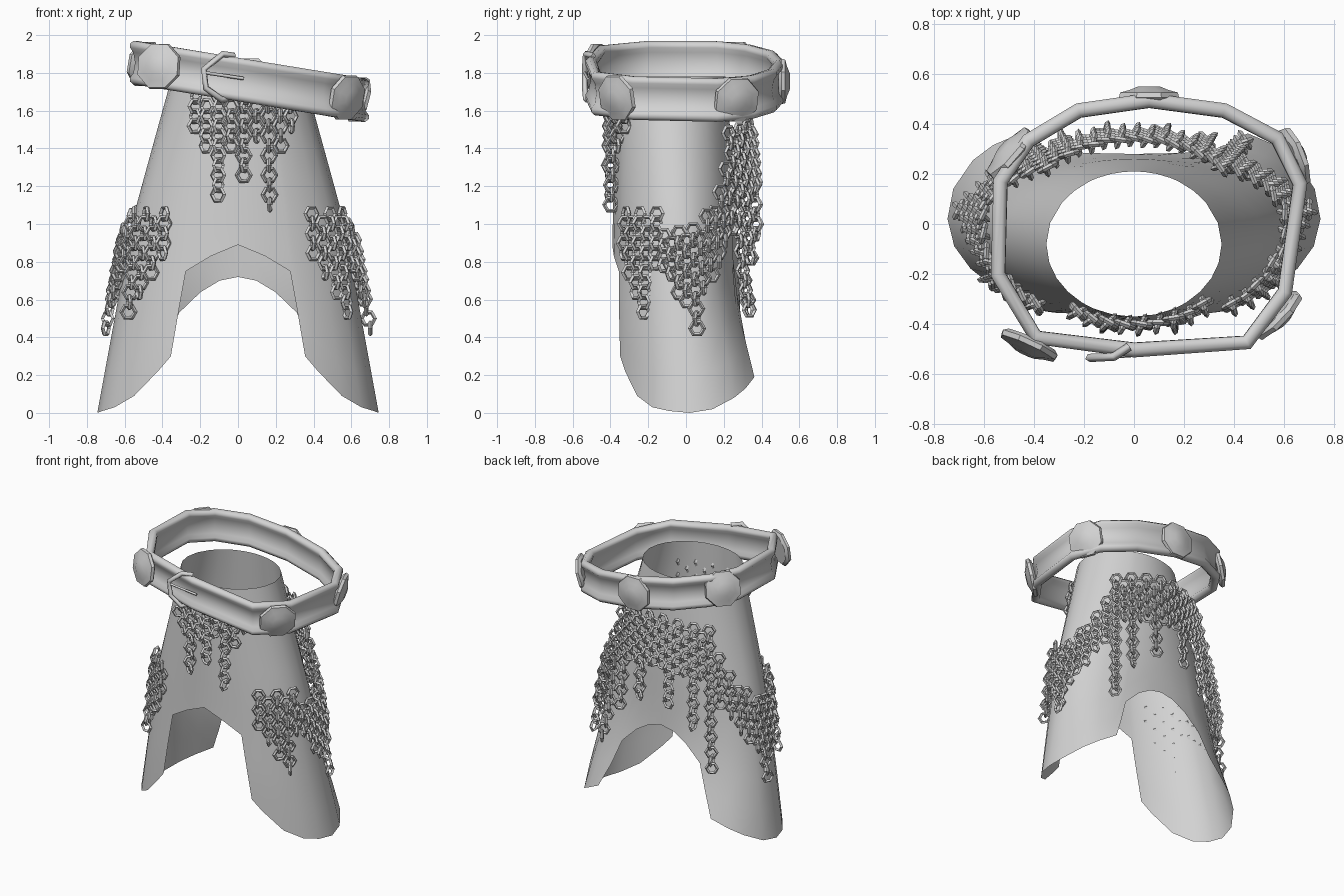
import bpy, bmesh, math
from mathutils import Vector, Matrix

cube = bpy.data.objects.get("Cube")
if cube:
    bpy.data.objects.remove(cube, do_unlink=True)

grey = bpy.data.materials.new("plain grey")
grey.use_nodes = True
grey.diffuse_color = (0.65, 0.65, 0.65, 1)
grey.node_tree.nodes["Principled BSDF"].inputs["Base Color"].default_value = (0.65, 0.65, 0.65, 1)


def interp(keys, t):
    """Linear interpolation through sorted (position, value) pairs."""
    if t <= keys[0][0]:
        return keys[0][1]
    for (a, va), (b, vb) in zip(keys, keys[1:]):
        if t <= b:
            return va + (vb - va) * (t - a) / (b - a)
    return keys[-1][1]


def add_grid(bm, rows, close_rows=False, close_cols=False):
    """Skin a grid of points with quads."""
    vs = [[bm.verts.new(p) for p in row] for row in rows]
    n, m = len(vs), len(vs[0])
    for i in range(n if close_rows else n - 1):
        for j in range(m if close_cols else m - 1):
            k, l = (i + 1) % n, (j + 1) % m
            bm.faces.new((vs[i][j], vs[i][l], vs[k][l], vs[k][j]))
    return vs


def finish(name, bm, angle=40):
    bmesh.ops.recalc_face_normals(bm, faces=bm.faces)
    mesh = bpy.data.meshes.new(name)
    bm.to_mesh(mesh)
    bm.free()
    obj = bpy.data.objects.new(name, mesh)
    obj.data.materials.append(grey)
    bpy.context.collection.objects.link(obj)
    bpy.ops.object.select_all(action="DESELECT")
    obj.select_set(True)
    bpy.context.view_layer.objects.active = obj
    bpy.ops.object.shade_smooth_by_angle(angle=math.radians(angle))


# Skirt shape by height: half width, front and back depth, centre, squareness of the back
WIDTH = [(0, 0.745), (0.3, 0.69), (0.6, 0.635), (1.0, 0.565), (1.4, 0.455), (1.78, 0.35)]
FRONT = [(0, -0.40), (0.4, -0.41), (0.9, -0.39), (1.78, -0.37)]
BACK = [(0, 0.44), (0.2, 0.42), (0.4, 0.34), (0.72, 0.28), (1.2, 0.26), (1.78, 0.21)]
CENTRE = [(0, 0.02), (1.78, -0.08)]
SQUARE = [(0, 0.6), (1, 1)]
# Hem height by angle from the front
HEM = [(0, 0.89), (14, 0.83), (27, 0.75), (29, 0.55), (31, 0.3), (37, 0.22), (49, 0.09),
       (62, 0.03), (75, 0.01), (90, 0), (107, 0.02), (125, 0.08), (137, 0.13), (149, 0.19),
       (153, 0.35), (156, 0.53), (165, 0.64), (173, 0.7), (180, 0.72)]
TOP = 1.78


def on_skirt(deg, z, off=0.0):
    a = math.radians(deg)
    c, s = math.cos(a), math.sin(a)
    mid = interp(CENTRE, z)
    depth = mid - interp(FRONT, z) if c > 0 else interp(BACK, z) - mid
    if c < 0:
        s = math.copysign(abs(s) ** interp(SQUARE, z), s)
    return Vector(((interp(WIDTH, z) + off) * s, mid - (depth + off) * c, z))


bm = bmesh.new()
hem_loop = HEM + [(360 - a, z) for a, z in HEM[-2:0:-1]]
add_grid(bm, [[on_skirt(a, z + (TOP - z) * k / 9) for k in range(10)] for a, z in hem_loop],
         close_rows=True)
finish("skirt", bm, 60)

# Tilted belt with thick rounded rims
BELT = [(-0.53, 0.17), (-0.54, -0.2), (-0.39, -0.45), (0, -0.50), (0.45, -0.47), (0.60, -0.27),
        (0.66, 0.16), (0.57, 0.34), (0.36, 0.45), (0.06, 0.49), (-0.22, 0.45), (-0.42, 0.33)]
OUTER = [(0.015, 0.115), (0.033, 0.1), (0.033, 0.08), (0.015, 0.055)]
INNER = [(-0.01, 0.055), (-0.027, 0.08), (-0.025, 0.1), (-0.008, 0.115)]
RIM = (OUTER + [(0.005, 0)] + [(r, -h) for r, h in OUTER[::-1]]
       + [(r, -h) for r, h in INNER[::-1]] + [(-0.005, 0)] + INNER)


def belt_z(x):
    return 1.765 - 0.165 * x


rows = []
for i, p in enumerate(BELT):
    before, here, after = Vector(BELT[i - 1]), Vector(p), Vector(BELT[(i + 1) % len(BELT)])
    d = (here - before).normalized() + (after - here).normalized()
    out = Vector((-d.y, d.x)).normalized()
    if out.dot(here) < 0:
        out = -out
    rows.append([(p[0] + out.x * r, p[1] + out.y * r, belt_z(p[0]) + h) for r, h in RIM])
bm = bmesh.new()
add_grid(bm, rows, True, True)
finish("belt", bm, 60)

# Domed eight-sided studs: centre and outward direction
STUDS = {"front_right": (-0.41, -0.465, -0.42, -0.9), "front_left": (0.56, -0.35, 0.72, -0.7),
         "back_left": (0.62, 0.26, 0.93, 0.36), "back": (0.06, 0.49, 0, 1),
         "back_right": (-0.48, 0.27, -0.75, 0.65)}
for name, (x, y, nx, ny) in STUDS.items():
    bm = bmesh.new()
    rings = [(0.11, 0), (0.13, 0.015), (0.125, 0.035), (0.085, 0.045), (0.045, 0.06)]
    vs = add_grid(bm, [[(r * math.cos(t * math.pi / 4 + 0.39), r * math.sin(t * math.pi / 4 + 0.39), h)
                        for t in range(8)] for r, h in rings], close_cols=True)
    bm.faces.new(vs[0])
    bm.faces.new(vs[-1])
    turn = Vector((nx, ny, -0.3 * nx)).to_track_quat("Z", "Y").to_matrix().to_4x4()
    bm.transform(Matrix.Translation((x, y, belt_z(x))) @ turn)
    finish("stud_" + name, bm, 35)


def rod(name, pts, radius):
    curve = bpy.data.curves.new(name, "CURVE")
    curve.dimensions = "3D"
    curve.bevel_depth = radius
    curve.bevel_resolution = 0
    curve.use_fill_caps = True
    line = curve.splines.new("POLY")
    line.points.add(len(pts) - 1)
    for p, co in zip(line.points, pts):
        p.co = (*co, 1)
    curve.materials.append(grey)
    bpy.context.collection.objects.link(bpy.data.objects.new(name, curve))


# Buckle frame and prong
rod("buckle_frame", [(-0.02, -0.49, 1.89), (-0.08, -0.53, 1.9), (-0.18, -0.535, 1.82),
                     (-0.17, -0.535, 1.72), (-0.09, -0.53, 1.66), (-0.06, -0.49, 1.66)], 0.017)
rod("buckle_prong", [(-0.17, -0.535, 1.8), (0.03, -0.52, 1.77)], 0.009)

# One six-sided chain link
LINK = [[Vector(((0.037 + 0.011 * math.cos(v * math.pi / 2)) * math.cos(u * math.pi / 3),
                 0.011 * math.sin(v * math.pi / 2),
                 (0.037 + 0.011 * math.cos(v * math.pi / 2)) * math.sin(u * math.pi / 3)))
         for v in range(4)] for u in range(6)]
PITCH = 0.052


def curtain(name, strands):
    """Hang strands of links straight down, each given as (angle, top, bottom)."""
    bm = bmesh.new()
    for col, (deg, top, bottom) in enumerate(strands):
        a = math.radians(deg)
        sideways = Vector((math.cos(a), math.sin(a), 0))
        off = 0.028 + 0.08 * max(0, -math.cos(a))
        start = on_skirt(deg, top, off).dot(sideways)
        z, k = top - 0.045 - (col % 2) * PITCH, 0
        while z > bottom + 0.03:
            for step in range(6):
                slip = on_skirt(deg, z, off).dot(sideways) - start
                deg -= math.degrees(slip / 0.65)
            facing = a + (1.05 if k % 2 else -0.25)
            m = Matrix.Translation(on_skirt(deg, z, off)) @ Matrix.Rotation(facing, 4, "Z")
            add_grid(bm, [[m @ p for p in ring] for ring in LINK], True, True)
            z, k = z - PITCH, k + 1
    finish(name, bm, 30)


# Front chain panel
ends = [1.45, 1.36, 1.1, 1.36, 1.2, 1.4, 1.05, 1.35, 1.44]
curtain("front_chain", [(-34 + 9.6 * i, 1.72, e) for i, e in enumerate(ends)])

# Hip chain panels
for side, name in ((1, "left_hip_chain"), (-1, "right_hip_chain")):
    ends = [0.78, 0.7, 0.6, 0.46, 0.72]
    curtain(name, [(side * (43 + 7.5 * i), 1.1, e) for i, e in enumerate(ends)])

# Side and back chain panel, stepped down towards the sides
UPPER = [(76, 0.98), (108, 1.02), (122, 1.18), (131, 1.26), (133, 1.52), (180, 1.58)]
LOWER = [(76, 0.75), (95, 0.56), (112, 0.62), (128, 0.88), (142, 1.1), (180, 1.15)]
TAILS = {4: 0.38, 10: 0.5, 12: 0.76, 15: 0.9, 19: 0.9, 22: 0.75, 24: 0.5, 30: 0.38}
strands = []
for i in range(35):
    deg = 78 + 6 * i
    fold = min(deg, 360 - deg)
    strands.append((deg, interp(UPPER, fold), TAILS.get(i, interp(LOWER, fold))))
curtain("back_chain", strands)
